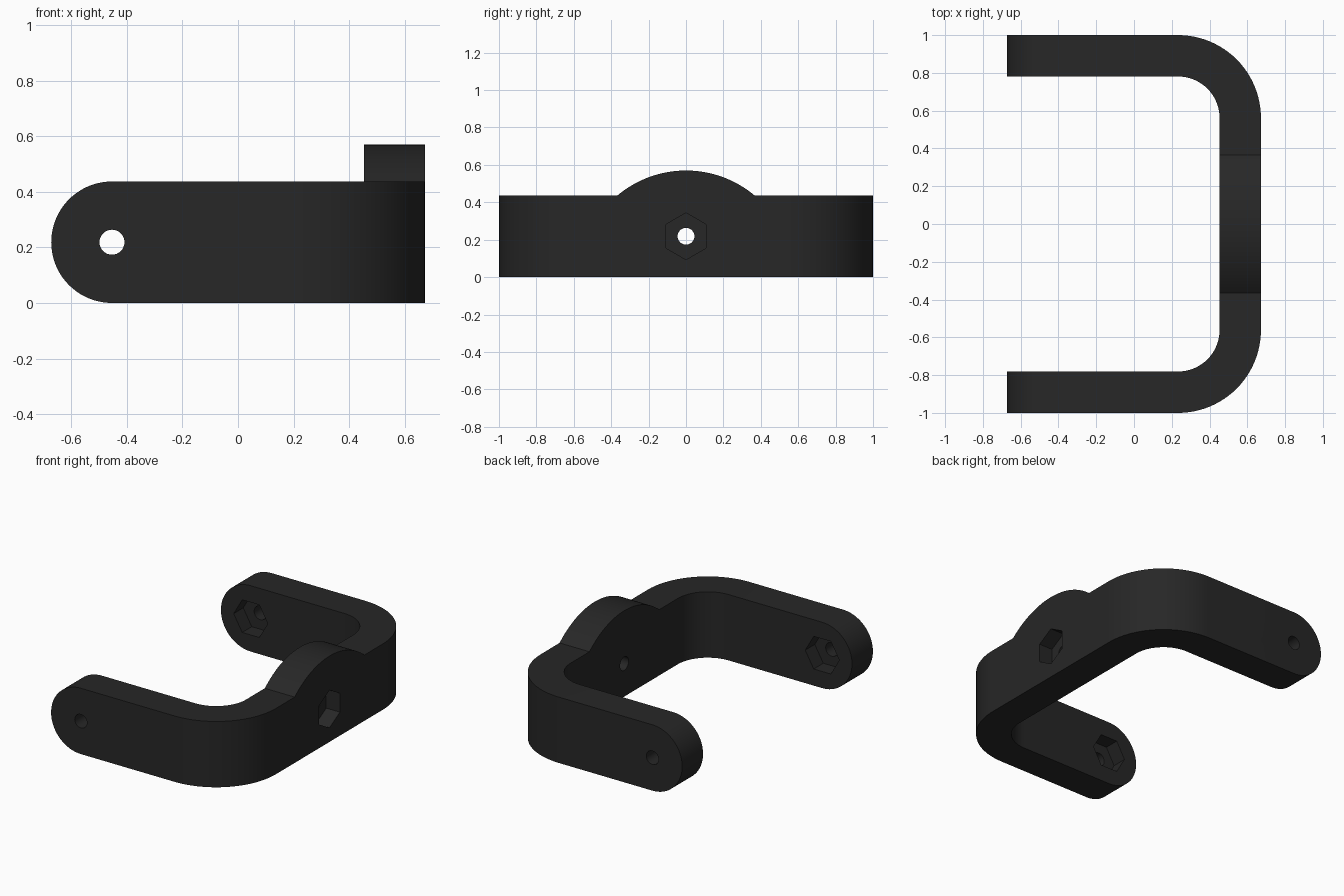
import bpy, bmesh, math
from mathutils import Matrix, Vector

if "Cube" in bpy.data.objects:
    bpy.data.objects.remove(bpy.data.objects["Cube"])

H, R_END, X_END = 0.437, 0.2185, -0.4535   # bar height, arm end radius, arm hole x
X_OUT, X_IN, Y_OUT, Y_IN = 0.672, 0.453, 1.0, 0.781


def arc(cx, cy, r, a0, a1, n):
    return [(cx + r * math.cos(math.radians(a0 + (a1 - a0) * i / n)),
             cy + r * math.sin(math.radians(a0 + (a1 - a0) * i / n))) for i in range(n + 1)]


def prism(name, pts, axis, lo, hi):
    """Extrude a 2D outline along x (y,z), y (x,z) or z (x,y)."""
    place = {"x": lambda p, t: (t, p[0], p[1]),
             "y": lambda p, t: (p[0], t, p[1]),
             "z": lambda p, t: (p[0], p[1], t)}[axis]
    bm = bmesh.new()
    face = bm.faces.new([bm.verts.new(place(p, lo)) for p in pts])
    ext = bmesh.ops.extrude_face_region(bm, geom=[face])
    move = Vector(place((0, 0), hi - lo))
    bmesh.ops.translate(bm, vec=move, verts=[v for v in ext["geom"] if isinstance(v, bmesh.types.BMVert)])
    bmesh.ops.recalc_face_normals(bm, faces=bm.faces)
    mesh = bpy.data.meshes.new(name)
    bm.to_mesh(mesh)
    bm.free()
    ob = bpy.data.objects.new(name, mesh)
    bpy.context.collection.objects.link(ob)
    return ob


def combine(target, cutter, operation):
    mod = target.modifiers.new("cut", "BOOLEAN")
    mod.object, mod.operation, mod.solver = cutter, operation, "EXACT"
    bpy.context.view_layer.objects.active = target
    bpy.ops.object.modifier_apply(modifier=mod.name)
    bpy.data.objects.remove(cutter)


# U-shaped bar with rounded corners
outer = arc(0.233, 0.561, X_OUT - 0.233, 90, 0, 24)
inner = arc(0.233, 0.561, X_IN - 0.233, 0, 90, 24)
half = [(-0.672, Y_OUT)] + outer
half_in = inner + [(-0.672, Y_IN)]
mirror = lambda pts: [(x, -y) for x, y in reversed(pts)]
bracket = prism("bracket", half + mirror(half) + mirror(half_in) + mirror(mirror(half_in)), "z", -0.1, 0.7)

# Half-round arm ends
side = arc(X_END, R_END, R_END, 90, 270, 40) + [(X_END, -0.2), (0.9, -0.2), (0.9, 0.8), (X_END, 0.8)]
combine(bracket, prism("end_shape", side, "y", -1.2, 1.2), "INTERSECT")

# Flat top and bottom with an arched hump over the crossbar
a = math.degrees(math.asin(H / 0.57))
hump = [(-1.2, 0), (1.2, 0), (1.2, H)] + arc(0, 0, 0.57, a, 180 - a, 32) + [(-1.2, H)]
combine(bracket, prism("hump_shape", hump, "x", -0.9, 0.9), "INTERSECT")

# Bolt holes and hexagonal nut pockets
circle = lambda cx, r, n, a0: arc(cx, R_END, r, a0, a0 + 360, n)[:-1]
combine(bracket, prism("arm_holes", circle(X_END, 0.045, 32, 0), "y", -1.2, 1.2), "DIFFERENCE")
combine(bracket, prism("bar_hole", circle(0, 0.045, 32, 0), "x", 0.3, 0.9), "DIFFERENCE")
combine(bracket, prism("arm_pockets", circle(X_END, 0.125, 6, 0), "y", -Y_IN - 0.1, Y_IN + 0.1), "DIFFERENCE")
combine(bracket, prism("bar_pocket", circle(0, 0.125, 6, 30), "x", X_OUT - 0.1, 0.9), "DIFFERENCE")

# Black plastic, smooth curves with sharp edges
mat = bpy.data.materials.new("black_plastic")
mat.diffuse_color = (0.02, 0.02, 0.02, 1)
mat.use_nodes = True
mat.node_tree.nodes["Principled BSDF"].inputs["Base Color"].default_value = mat.diffuse_color
bracket.data.materials.clear()
bracket.data.materials.append(mat)
for p in bracket.data.polygons:
    p.material_index = 0
bpy.ops.object.select_all(action="DESELECT")
bracket.select_set(True)
bpy.context.view_layer.objects.active = bracket
bpy.ops.object.shade_smooth_by_angle(angle=math.radians(30))
